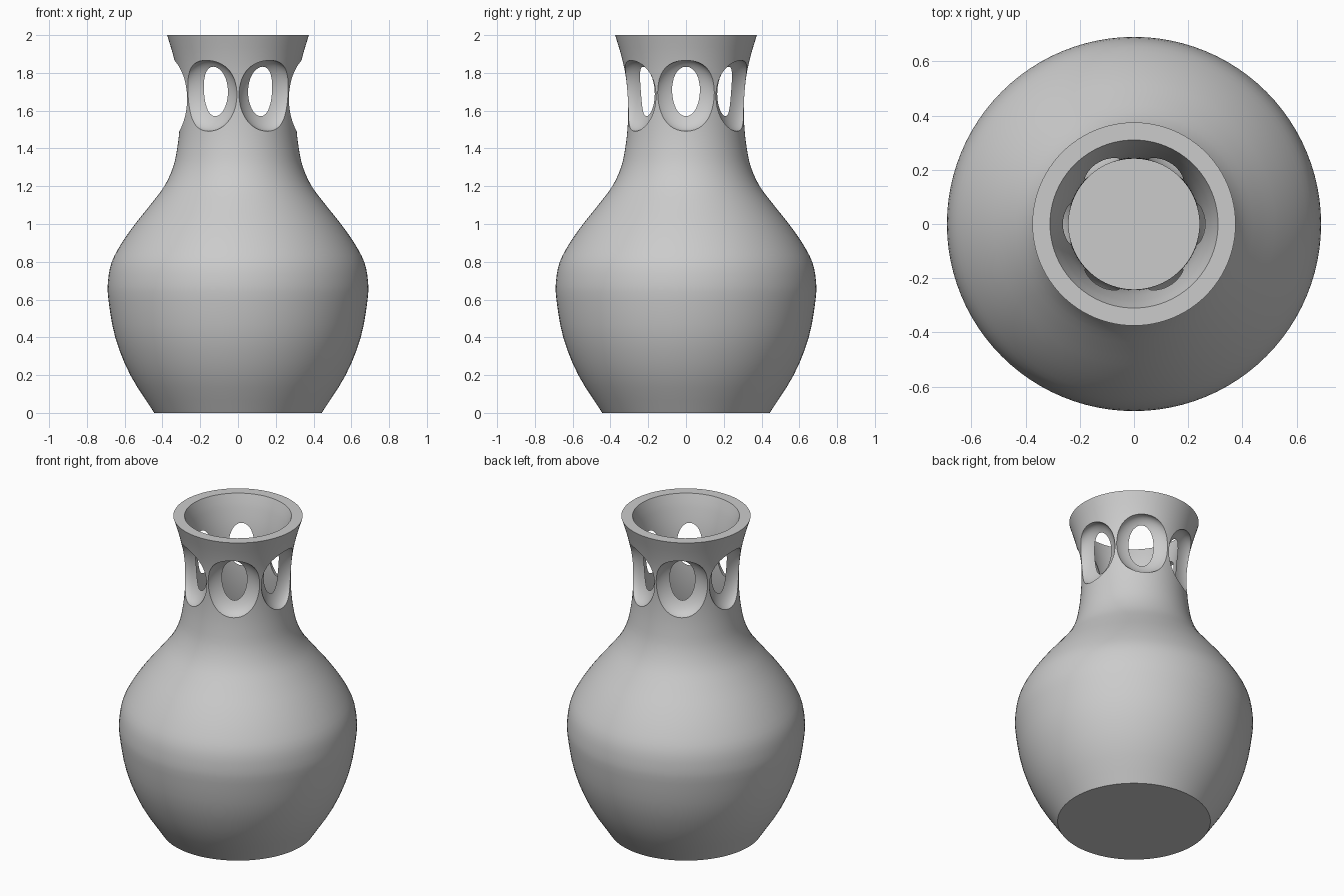
import bpy, bmesh, math
from mathutils import Vector, Matrix

cube = bpy.data.objects.get("Cube")
if cube:
    bpy.data.objects.remove(cube, do_unlink=True)

SEGMENTS = 96
WALL = 0.065
FLOOR = 0.065

# Clay material
clay = bpy.data.materials.new("grey clay")
clay.use_nodes = True
GREY = (0.6, 0.6, 0.6, 1)
clay.diffuse_color = GREY
clay.node_tree.nodes["Principled BSDF"].inputs["Base Color"].default_value = GREY


def smooth_path(points, steps=3):
    """Catmull-Rom curve through (radius, height) points."""
    p = [Vector(q) for q in points]
    p = [2 * p[0] - p[1]] + p + [2 * p[-1] - p[-2]]
    path = []
    for a, b, c, d in zip(p, p[1:], p[2:], p[3:]):
        for i in range(steps):
            t = i / steps
            path.append(0.5 * (2 * b + (c - a) * t + (2 * a - 5 * b + 4 * c - d) * t * t
                               + (3 * b - a - 3 * c + d) * t ** 3))
    return path + [p[-2]]


def make_object(name, bm):
    bmesh.ops.recalc_face_normals(bm, faces=bm.faces)
    mesh = bpy.data.meshes.new(name)
    bm.to_mesh(mesh)
    bm.free()
    mesh.materials.append(clay)
    obj = bpy.data.objects.new(name, mesh)
    bpy.context.collection.objects.link(obj)
    return obj


# Outer profile, and the hollow as an inward offset of it
outer = smooth_path([(0.443, 0), (0.57, 0.2), (0.65, 0.4), (0.686, 0.6), (0.688, 0.7),
                     (0.668, 0.8), (0.615, 0.9), (0.545, 1.0), (0.465, 1.1), (0.39, 1.2),
                     (0.344, 1.3), (0.322, 1.4), (0.31, 1.5), (0.306, 1.6), (0.31, 1.7),
                     (0.322, 1.8), (0.345, 1.9), (0.375, 2.0)])
inner = []
for before, here, after in zip(outer, outer[1:], outer[2:]):
    along = (after - before).normalized()
    spot = here + WALL * Vector((-along.y, along.x))
    if FLOOR + 0.02 < spot.y < 1.97:
        inner.append(spot)
inner = [Vector((inner[0].x - 0.01, FLOOR))] + inner + [Vector((0.31, 2.0))]

# Vase body: spin the wall into rings, then cap the base and the inside floor
bm = bmesh.new()
rings = []
for r, z in outer + inner[::-1]:
    rings.append([bm.verts.new((r * math.cos(a), r * math.sin(a), z))
                  for a in (math.tau * i / SEGMENTS for i in range(SEGMENTS))])
for low, high in zip(rings, rings[1:]):
    for i in range(SEGMENTS):
        j = (i + 1) % SEGMENTS
        bm.faces.new((low[i], low[j], high[j], high[i]))
bm.faces.new(rings[0])
bm.faces.new(rings[-1])
vase = make_object("vase_body", bm)
bpy.context.view_layer.objects.active = vase
vase.select_set(True)

# Six ellipsoid scoops cut one at a time around the neck
for k in range(6):
    bm = bmesh.new()
    place = (Matrix.Rotation(k * math.tau / 6, 4, "Z")
             @ Matrix.Translation((0.318, 0, 1.68))
             @ Matrix.Diagonal((0.094, 0.174, 0.19, 1))
             @ Matrix.Rotation(math.pi / 2, 4, "Y"))
    bmesh.ops.create_uvsphere(bm, u_segments=48, v_segments=24, radius=1, matrix=place)
    scoop = make_object("neck_scoop_cutter", bm)
    scoop.hide_render = True
    cut = vase.modifiers.new("neck opening", "BOOLEAN")
    cut.operation = "DIFFERENCE"
    cut.solver = "MANIFOLD"
    cut.object = scoop
    bpy.ops.object.modifier_apply(modifier=cut.name)
    bpy.data.objects.remove(scoop, do_unlink=True)

bpy.ops.object.shade_smooth_by_angle(angle=math.radians(25))
